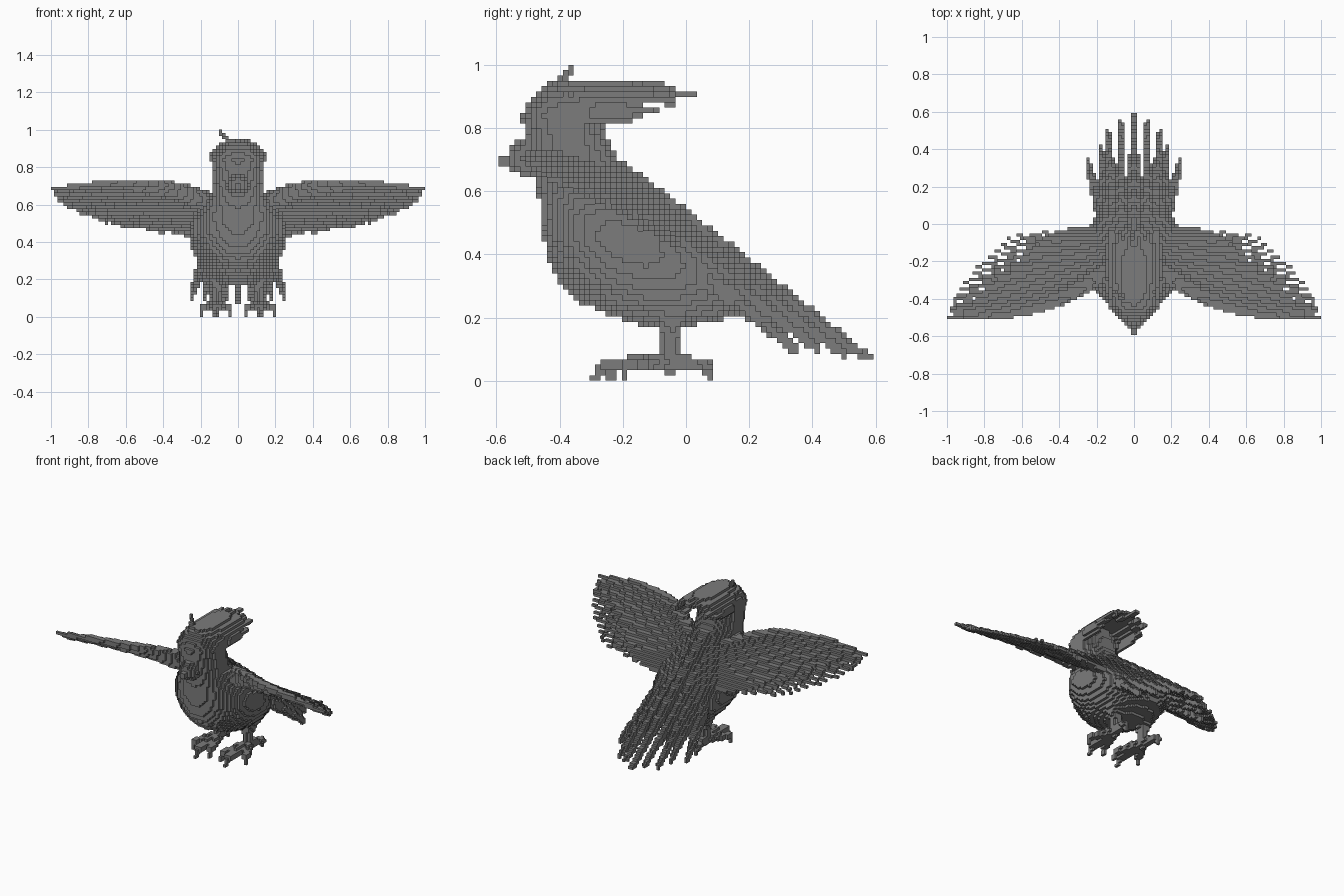
import bpy, bmesh, math
from mathutils import Vector

cube = bpy.data.objects.get("Cube")
if cube:
    bpy.data.objects.remove(cube)

H = 2 / 118          # block size
DY = 0.593           # grid origin in y
parts = {}           # part name -> set of block cells

grey = bpy.data.materials.new("dark grey")
grey.use_nodes = True
grey.diffuse_color = (0.2, 0.2, 0.2, 1)
grey.node_tree.nodes["Principled BSDF"].inputs["Base Color"].default_value = (0.2, 0.2, 0.2, 1)


def center(c):
    return Vector(((c[0] + .5) * H, (c[1] + .5) * H - DY, (c[2] + .5) * H))


def cell_range(lo, hi, off=0):
    return range(math.floor((lo + off) / H), math.floor((hi + off) / H) + 1)


def tube(name, pts, radii):
    """Fill blocks along a path whose radius changes from first to last."""
    cells = parts.setdefault(name, set())
    pts = [Vector(p) for p in pts]
    n = len(pts) - 1
    for i in range(n):
        a, b = pts[i], pts[i + 1]
        ra = radii[0] + (radii[1] - radii[0]) * i / n
        rb = radii[0] + (radii[1] - radii[0]) * (i + 1) / n
        r, d = max(ra, rb), b - a
        lo = [min(p, q) - r for p, q in zip(a, b)]
        hi = [max(p, q) + r for p, q in zip(a, b)]
        for x in cell_range(lo[0], hi[0]):
            for y in cell_range(lo[1], hi[1], DY):
                for z in cell_range(max(lo[2], 0), hi[2]):
                    p = center((x, y, z))
                    t = min(1, max(0, (p - a).dot(d) / d.length_squared))
                    if (p - a - d * t).length <= ra + (rb - ra) * t:
                        cells.add((x, y, z))


def bend(a, m, b, n=8):
    """Points on a quadratic curve."""
    a, m, b = Vector(a), Vector(m), Vector(b)
    return [a * (1 - t) ** 2 + m * 2 * t * (1 - t) + b * t * t for t in [i / n for i in range(n + 1)]]


def along(path, t):
    """Point at fraction t of a list of points."""
    f = t * (len(path) - 1)
    i = min(int(f), len(path) - 2)
    return Vector(path[i]).lerp(Vector(path[i + 1]), f - i)


def mirror(src, dst):
    parts[dst] = {(-1 - x, y, z) for x, y, z in parts[src]}


# Body and head: stacked rounded slices (height, front, back, half width)
slices = [(.17, -.13, .0, .09), (.21, -.25, .18, .15), (.25, -.34, .2, .19), (.3, -.39, .22, .22),
          (.36, -.43, .18, .245), (.45, -.45, .07, .262), (.52, -.46, -.02, .24), (.58, -.465, -.09, .2),
          (.64, -.48, -.16, .15), (.7, -.5, -.21, .135), (.78, -.51, -.25, .135), (.84, -.52, -.26, .14),
          (.9, -.49, -.28, .12), (.95, -.42, -.24, .05)]
for low, high in zip(slices, slices[1:]):
    name = "body" if low[0] < .6 else "head"
    cells = parts.setdefault(name, set())
    for z in cell_range(low[0], high[0]):
        t = ((z + .5) * H - low[0]) / (high[0] - low[0])
        if not 0 <= t < 1:
            continue
        f, b, w = (p + (q - p) * t for p, q in zip(low[1:], high[1:]))
        for x in cell_range(-w, w):
            for y in cell_range(f, b, DY):
                p = center((x, y, z))
                u, v = abs(p.x) / w, abs(p.y - (f + b) / 2) / ((b - f) / 2)
                if u ** 2.2 + v ** 2.2 <= 1:
                    cells.add((x, y, z))

# Beak
tube("beak", [(0, -.52, .7), (0, -.575, .69)], (.06, .02))

# Crest: arched hood of feathers sweeping back from the crown
for i in range(17):
    a = math.radians(-100 + 200 * i / 16)
    s, c = math.sin(a), math.cos(a)
    back = -.1 + .06 * (i % 2) - .05 * (abs(s) > .95)
    tube("crest", bend((.09 * s, -.44, .86 + .05 * c), (.15 * s, -.28, .85 + .105 * c),
                       (.13 * s, back, .85 + .075 * c)), (.022, .014))
tube("crest", [(.02, -.12, .92), (0, 0, .905), (0, .05, .895)], (.016, .01))
tube("crest", [(-.04, -.43, .92), (-.07, -.4, .955), (-.09, -.365, .983)], (.013, .01))

# Back ridges and tail feathers
for x, start, tip, r in [(0, (0, -.22, .64), (0, .58, .07), .06), (.07, (.07, -.12, .54), (.07, .54, .09), .045),
                         (.12, (.1, -.1, .5), (.14, .5, .085), .045), (.16, (.12, -.08, .46), (.18, .42, .1), .05),
                         (.2, (.14, -.05, .42), (.25, .34, .1), .05)]:
    mid = [(p + q) / 2 for p, q in zip(start, tip)]
    mid[2] += .01
    tube("tail_left", bend(start, mid, tip), (r, .014))
mirror("tail_left", "tail_right")

# Wings: spread feathers from the shoulder line to the trailing edge
trailing = [(.99, -.495, .68), (.94, -.37, .61), (.82, -.22, .55), (.64, -.06, .485), (.28, -.02, .44)]
for i in range(22):
    t = i / 21
    root = Vector((.14, -.24, .62)).lerp(Vector((.16, -.04, .44)), t)
    tip = along(trailing, t)
    lead = Vector((.4, -.525, .775)).lerp((root + tip) / 2, t ** .8)
    tube("wing_left", bend(root, lead, tip, 10), (.034, .011))
tube("wing_left", bend((.12, -.24, .59), (.3, -.36, .68), (.55, -.44, .69)), (.065, .025))
mirror("wing_left", "wing_right")

# Legs: feathered thigh, shank, three front toes and a back toe with claws
tube("leg_left", [(.11, -.03, .27), (.11, -.05, .16)], (.085, .035))
tube("leg_left", [(.11, -.05, .2), (.11, -.05, .05)], (.03, .03))
for x, y in [(.04, -.24), (.11, -.285), (.2, -.2), (.13, .08)]:
    ankle = Vector((.11, -.05, .06))
    tube("leg_left", [ankle, ankle.lerp(Vector((x, y, .05)), .9), (x, y, .012)], (.027, .012))
mirror("leg_left", "leg_right")

# Build each part from the outside faces of its blocks
owner = {}
for name, cells in parts.items():
    for c in cells:
        owner.setdefault(c, name)
sides = [(axis, sign) for axis in range(3) for sign in (0, 1)]
for name in parts:
    bm, verts = bmesh.new(), {}

    def corner(k):
        if k not in verts:
            verts[k] = bm.verts.new((k[0] * H, k[1] * H - DY, k[2] * H))
        return verts[k]

    for c in [c for c, o in owner.items() if o == name]:
        for axis, sign in sides:
            n = list(c)
            n[axis] += 2 * sign - 1
            if tuple(n) in owner:
                continue
            quad = []
            for du, dv in ((0, 0), (1, 0), (1, 1), (0, 1)):
                k = list(c)
                k[axis] += sign
                k[(axis + 1) % 3] += du
                k[(axis + 2) % 3] += dv
                quad.append(corner(tuple(k)))
            bm.faces.new(quad if sign else quad[::-1])
    mesh = bpy.data.meshes.new(name)
    bm.to_mesh(mesh)
    bm.free()
    mesh.materials.append(grey)
    bpy.context.collection.objects.link(bpy.data.objects.new(name, mesh))
